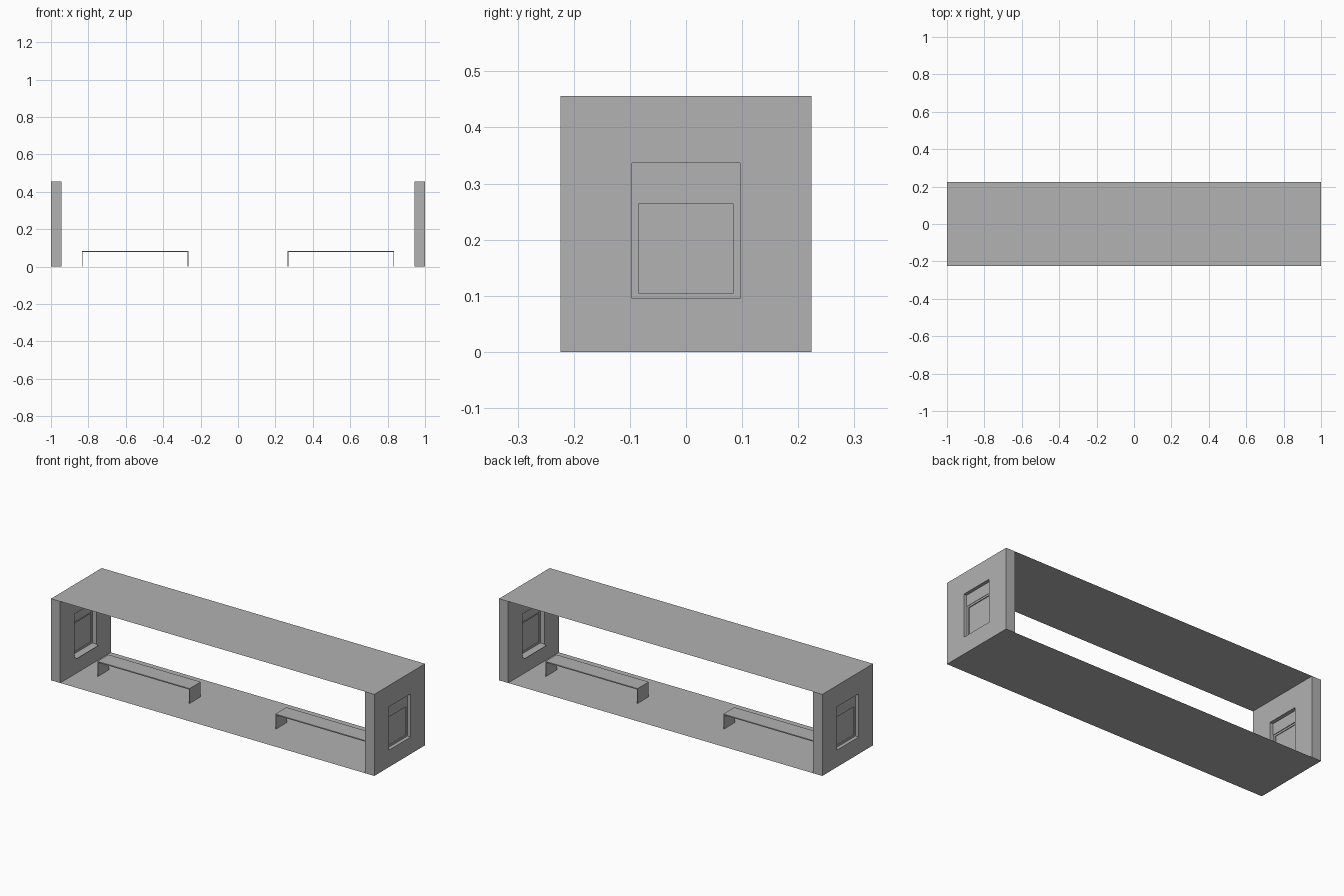
import bpy
import bmesh

if "Cube" in bpy.data.objects:
    bpy.data.objects.remove(bpy.data.objects["Cube"], do_unlink=True)

grey = bpy.data.materials.new("plain grey")
grey.use_nodes = True
GREY = (0.445, 0.445, 0.445, 1)
grey.diffuse_color = GREY
grey.node_tree.nodes["Principled BSDF"].inputs["Base Color"].default_value = GREY

HALF_Y, HEIGHT = 0.224, 0.456
WALL_IN, WALL_OUT = 0.943, 1.0
WIN_Y, WIN_LOW, WIN_MID, WIN_TOP = 0.096, 0.095, 0.274, 0.337


def finish(name, bm):
    bmesh.ops.recalc_face_normals(bm, faces=bm.faces)
    mesh = bpy.data.meshes.new(name)
    bm.to_mesh(mesh)
    bm.free()
    mesh.materials.append(grey)
    obj = bpy.data.objects.new(name, mesh)
    bpy.context.collection.objects.link(obj)
    return obj


def box(name, xs, ys, zs):
    bm = bmesh.new()
    bmesh.ops.create_cube(bm, size=1)
    for v in bm.verts:
        for i, (a, b) in enumerate((xs, ys, zs)):
            v.co[i] = a if v.co[i] < 0 else b
    return finish(name, bm)


def sheet(name, corners):
    bm = bmesh.new()
    bm.faces.new([bm.verts.new(c) for c in corners])
    return finish(name, bm)


def rect(half_y, low, high):
    return [(-half_y, low), (half_y, low), (half_y, high), (-half_y, high)]


def frame(name, xs, outer, inner, closed=True):
    """Rectangular ring in the y-z plane; the ends can stay open."""
    bm = bmesh.new()
    loops = [[bm.verts.new((x, y, z)) for y, z in r]
             for x, r in ((xs[0], outer), (xs[1], outer), (xs[1], inner), (xs[0], inner))]
    for k in range(4):
        a, b = loops[k], loops[(k + 1) % 4]
        for i in range(4):
            if k == 0 and not closed and i in (0, 2):
                continue
            j = (i + 1) % 4
            bm.faces.new((a[i], a[j], b[j], b[i]))
    return finish(name, bm)


# Floor and roof sheets
for name, z in (("floor", 0), ("roof", HEIGHT)):
    sheet(name, [(-1, -HALF_Y, z), (1, -HALF_Y, z), (1, HALF_Y, z), (-1, HALF_Y, z)])

for side, s in (("left", 1), ("right", -1)):
    def span(a, b):
        return tuple(sorted((s * a, s * b)))

    # End wall with window opening
    frame(side + "_end_wall", span(WALL_IN, WALL_OUT), rect(HALF_Y, 0, HEIGHT),
          rect(WIN_Y, WIN_LOW, WIN_TOP), closed=False)

    # Window: upper panel, lower sash and its pane
    box(side + "_window_upper_panel", span(0.964, 0.982), (-WIN_Y, WIN_Y), (WIN_MID, WIN_TOP))
    frame(side + "_window_sash", span(0.968, 0.98), rect(WIN_Y, WIN_LOW, WIN_MID),
          rect(0.085, 0.105, 0.264))
    box(side + "_window_pane", span(0.972, 0.975), (-0.085, 0.085), (0.105, 0.264))

    # Sloping drip lip below the window on the inside
    sheet(side + "_window_lip", [(s * x, y, z) for x, y, z in (
        (WALL_IN, -WIN_Y, WIN_LOW), (WALL_IN, WIN_Y, WIN_LOW),
        (0.931, WIN_Y, 0.09), (0.931, -WIN_Y, 0.09))])

    # Bench: thin seat on two plate legs
    depth = (-0.049, 0.049)
    box(side + "_bench_seat", span(0.265, 0.835), depth, (0.077, 0.083))
    box(side + "_bench_inner_leg", span(0.265, 0.27), depth, (0, 0.077))
    box(side + "_bench_outer_leg", span(0.831, 0.835), depth, (0, 0.077))
